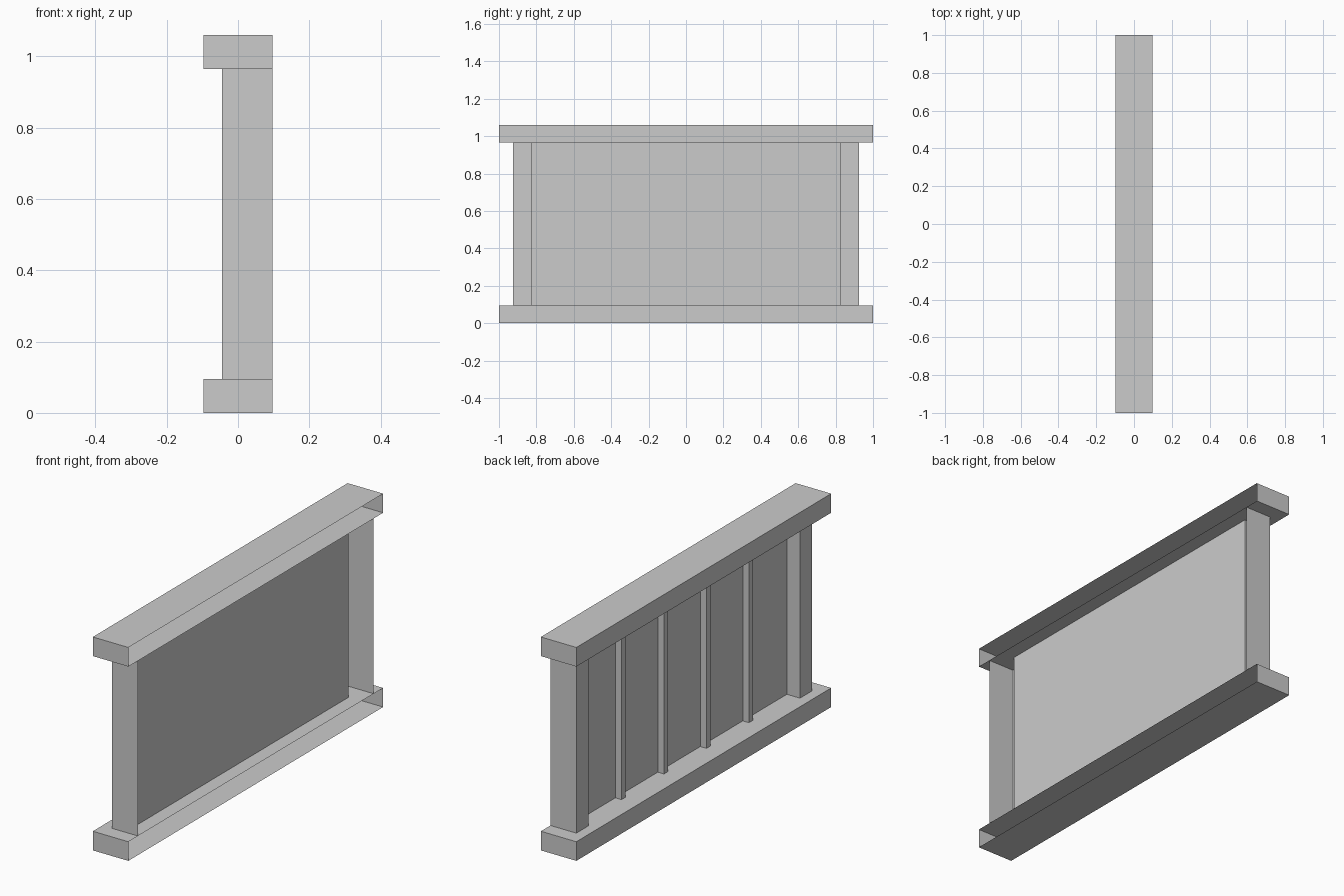
import bpy
import bmesh

cube = bpy.data.objects.get("Cube")
if cube:
    bpy.data.objects.remove(cube, do_unlink=True)

# Main dimensions
BACK = 0.0975         # open side of the shell
POST_X = -0.045       # outer face of the posts
PANEL_X = 0.027       # recessed panel
HEIGHT = 1.06
RAIL_H = 0.095
POST_OUT, POST_IN = 0.925, 0.83
LOW, HIGH = RAIL_H, HEIGHT - RAIL_H

grey = bpy.data.materials.new("plain_grey")
grey.use_nodes = True
colour = (0.6, 0.6, 0.6, 1)
grey.diffuse_color = colour
grey.node_tree.nodes["Principled BSDF"].inputs["Base Color"].default_value = colour


def sheet(name, path, z0, z1, capped=False):
    """Raise an open plan path into thin walls, with optional end caps."""
    bm = bmesh.new()
    low = [bm.verts.new((x, y, z0)) for x, y in path]
    high = [bm.verts.new((x, y, z1)) for x, y in path]
    for i in range(len(path) - 1):
        bm.faces.new((low[i], low[i + 1], high[i + 1], high[i]))
    if capped:
        bm.faces.new(high)
        bm.faces.new(low[::-1])
    mesh = bpy.data.meshes.new(name)
    bm.to_mesh(mesh)
    bm.free()
    mesh.materials.append(grey)
    obj = bpy.data.objects.new(name, mesh)
    bpy.context.collection.objects.link(obj)
    return obj


def channel(x0, x1, y0, y1):
    """Three-sided plan path, open towards +x."""
    return [(x1, y1), (x0, y1), (x0, y0), (x1, y0)]


# Rails: long boxes left open along the back
rail = channel(-BACK, BACK, -1, 1)
sheet("bottom_rail", rail, 0, RAIL_H, capped=True)
sheet("top_rail", rail, HIGH, HEIGHT, capped=True)

# Posts: the inner return stops at the panel
post = [(BACK, POST_OUT), (POST_X, POST_OUT), (POST_X, POST_IN), (PANEL_X, POST_IN)]
sheet("back_post", post, LOW, HIGH)
sheet("front_post", [(x, -y) for x, y in reversed(post)], LOW, HIGH)

# Recessed panel
sheet("panel", [(PANEL_X, POST_IN), (PANEL_X, -POST_IN)], LOW, HIGH)

# Four slim slats on the panel
for i in range(4):
    y = -0.5 + i / 3
    sheet(f"slat_{i + 1}", channel(PANEL_X - 0.034, PANEL_X, y - 0.016, y + 0.016), LOW, HIGH)
